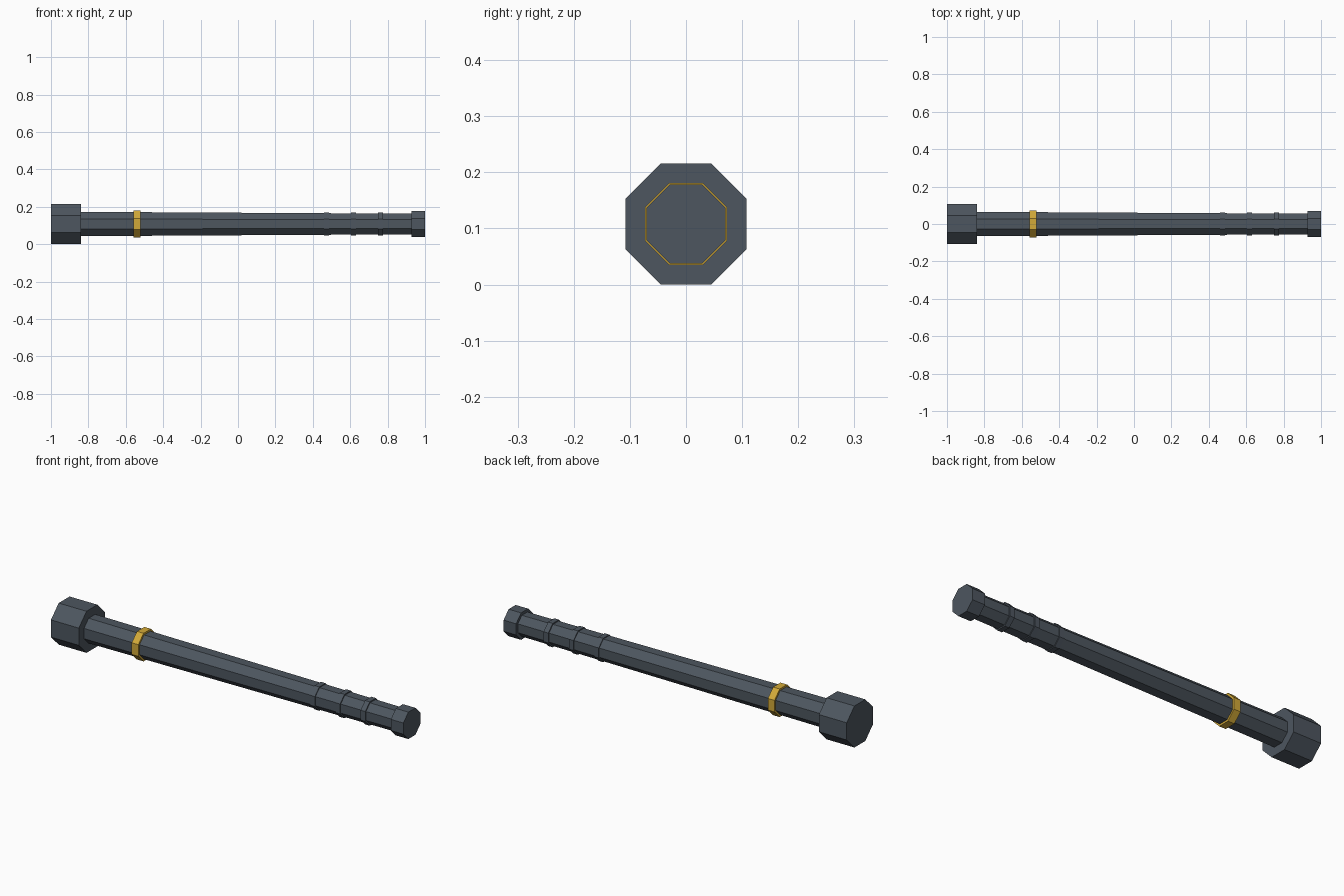
import bpy
import math
from mathutils import Matrix

cube = bpy.data.objects.get("Cube")
if cube:
    bpy.data.objects.remove(cube, do_unlink=True)

AXIS_HEIGHT = 0.108


def make_material(name, color):
    mat = bpy.data.materials.new(name)
    mat.use_nodes = True
    mat.diffuse_color = color
    mat.node_tree.nodes["Principled BSDF"].inputs["Base Color"].default_value = color
    return mat


steel = make_material("dark steel", (0.075, 0.093, 0.115, 1))
gold = make_material("gold", (0.65, 0.4, 0.04, 1))


def octagon_bar(name, x0, x1, flat0, flat1, mat):
    """Eight-sided bar along x; flat0 and flat1 are centre-to-flat distances."""
    to_corner = 1 / math.cos(math.pi / 8)
    bpy.ops.mesh.primitive_cone_add(
        vertices=8, radius1=flat0 * to_corner, radius2=flat1 * to_corner,
        depth=x1 - x0, location=((x0 + x1) / 2, 0, AXIS_HEIGHT))
    obj = bpy.context.object
    obj.name = name
    # Lay the bar along x with flats facing up and down
    obj.data.transform(Matrix.Rotation(math.pi / 2, 4, 'Y')
                       @ Matrix.Rotation(math.pi / 8, 4, 'Z'))
    obj.data.materials.append(mat)
    return obj


# Heavy head, tapered shaft and end cap
octagon_bar("head", -1.0, -0.84, 0.108, 0.108, steel)
octagon_bar("shaft", -0.85, 0.94, 0.065, 0.055, steel)
octagon_bar("end_cap", 0.928, 1.0, 0.070, 0.070, steel)

# Gold collar near the head
octagon_bar("gold_collar", -0.56, -0.522, 0.073, 0.073, gold)

# Grip rings
for i in range(3):
    x = 0.472 + i * 0.145
    octagon_bar(f"grip_ring_{i + 1}", x - 0.0135, x + 0.0135, 0.062, 0.062, steel)
